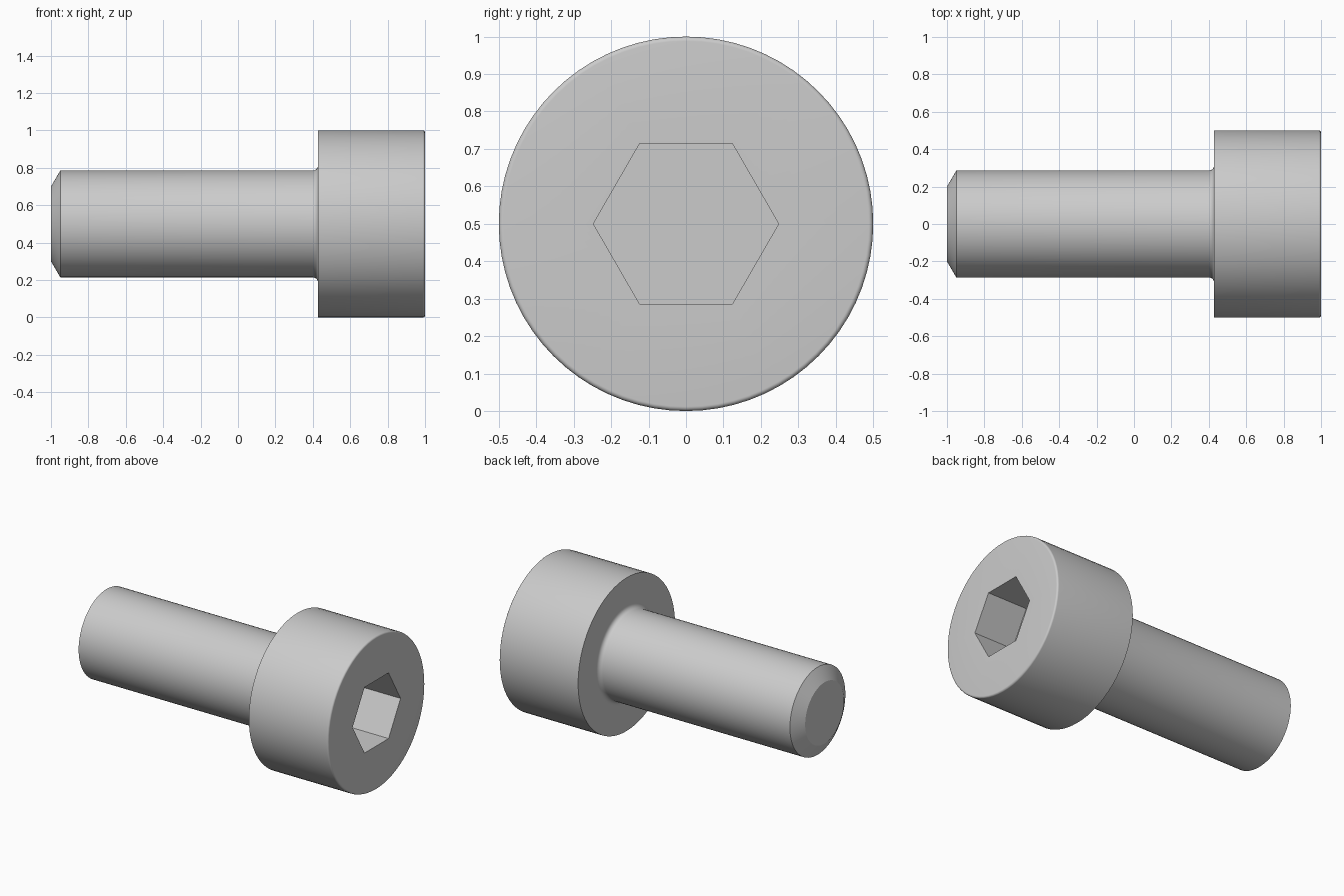
import bpy
import bmesh
from math import sin, cos, pi, radians

SEGMENTS = 72          # divisible by six, so socket corners fall on segment lines
UNIT = 1 / 7           # head diameter is seven units
HEAD_R, SHANK_R = 3.5 * UNIT, 2 * UNIT
SHOULDER_X = 1 - 4 * UNIT
FILLET = 0.2 * UNIT
ROUND = 0.012
APOTHEM = 1.5 * UNIT
SOCKET_X = 1 - 2 * UNIT

if "Cube" in bpy.data.objects:
    bpy.data.objects.remove(bpy.data.objects["Cube"])

steel = bpy.data.materials.new("grey steel")
steel.use_nodes = True
colour = (0.6, 0.6, 0.6, 1)
steel.diffuse_color = colour
steel.node_tree.nodes["Principled BSDF"].inputs["Base Color"].default_value = colour


def circle(radius):
    return lambda angle: radius


def hexagon(apothem):
    side = pi / 3
    return lambda angle: apothem / cos(angle % side - side / 2)


def arc(cx, cr, radius, start, end, steps=6):
    """Rounded stretch of a profile, as (x, radius function) pairs."""
    angles = [radians(start + (end - start) * i / steps) for i in range(steps + 1)]
    return [(cx + radius * cos(a), circle(cr + radius * sin(a))) for a in angles]


def lathe(name, profile, cap_start=False, cap_end=False):
    """Skin rings along the x axis, ordered so that faces point outward."""
    bm = bmesh.new()
    rings = []
    for x, radius in profile:
        ring = []
        for j in range(SEGMENTS):
            a = 2 * pi * j / SEGMENTS
            r = radius(a)
            ring.append(bm.verts.new((x, r * cos(a), HEAD_R + r * sin(a))))
        rings.append(ring)
    for a, b in zip(rings, rings[1:]):
        for j in range(SEGMENTS):
            k = (j + 1) % SEGMENTS
            bm.faces.new((a[j], a[k], b[k], b[j]))
    if cap_start:
        bm.faces.new(rings[0][::-1])
    if cap_end:
        bm.faces.new(rings[-1])
    mesh = bpy.data.meshes.new(name)
    bm.to_mesh(mesh)
    bm.free()
    mesh.materials.append(steel)
    obj = bpy.data.objects.new(name, mesh)
    bpy.context.collection.objects.link(obj)
    bpy.ops.object.select_all(action="DESELECT")
    obj.select_set(True)
    bpy.context.view_layer.objects.active = obj
    bpy.ops.object.shade_smooth_by_angle(angle=radians(30))
    return obj


# Shank: chamfered tip, plain cylinder, fillet flaring into the head
lathe("shank",
      [(-1, circle(0.2)), (-0.95, circle(SHANK_R))]
      + arc(SHOULDER_X - FILLET, SHANK_R + FILLET, FILLET, -90, 0),
      cap_start=True)

# Head: flat shoulder, cylinder, rounded rim, hexagonal socket with flat floor
lathe("socket_head",
      [(SHOULDER_X, circle(SHANK_R + FILLET)), (SHOULDER_X, circle(HEAD_R))]
      + arc(1 - ROUND, HEAD_R - ROUND, ROUND, 90, 0)
      + [(1, hexagon(APOTHEM)), (SOCKET_X, hexagon(APOTHEM))],
      cap_end=True)
